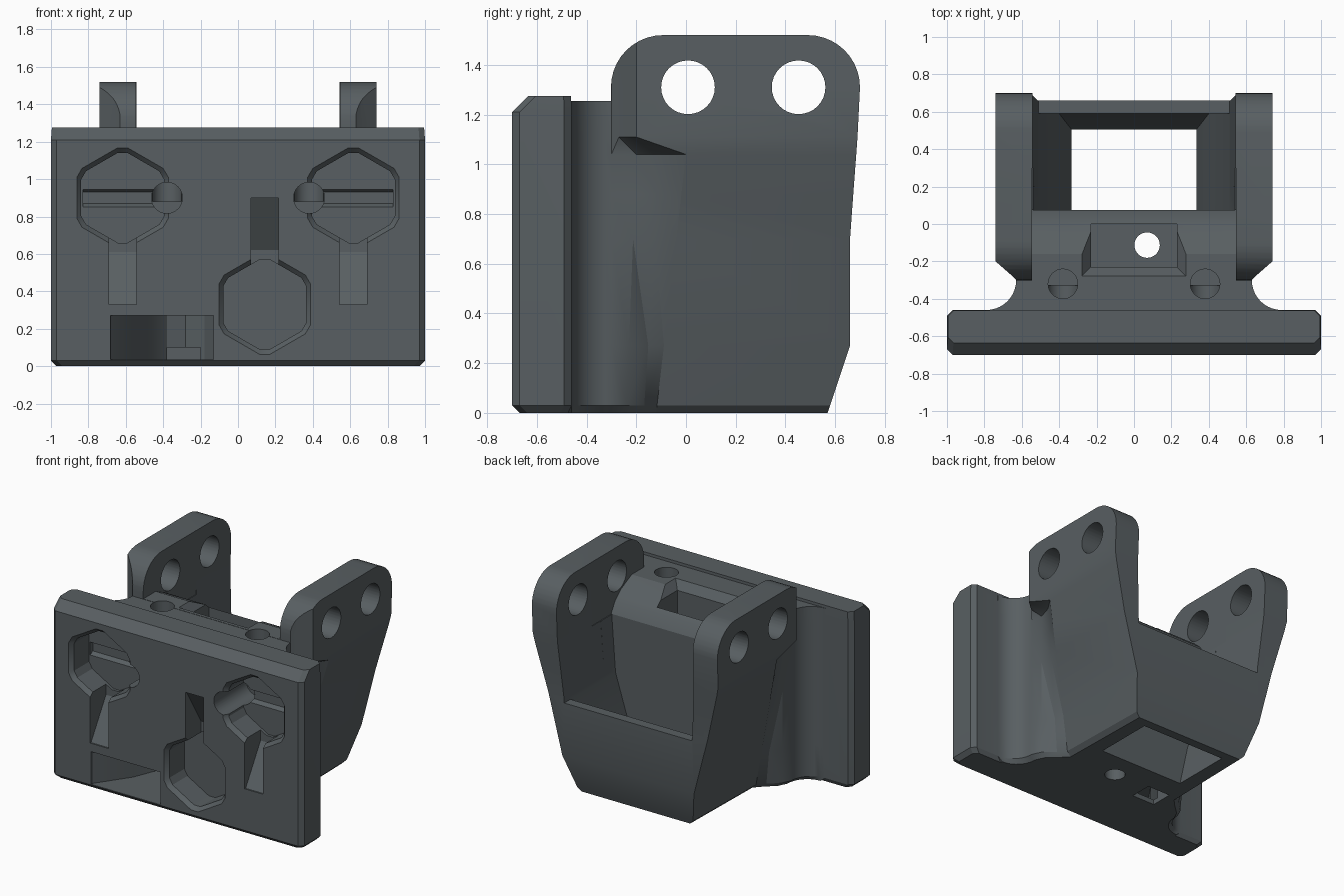
import bpy, bmesh, math

if "Cube" in bpy.data.objects:
    bpy.data.objects.remove(bpy.data.objects["Cube"], do_unlink=True)

mat = bpy.data.materials.new("slate_grey")
mat.use_nodes = True
colour = (0.098, 0.114, 0.122, 1)
mat.diffuse_color = colour
mat.node_tree.nodes["Principled BSDF"].inputs["Base Color"].default_value = colour


def loft(name, rings):
    """Closed solid through rings of equal point count, facing outward."""
    bm = bmesh.new()
    vs = [[bm.verts.new(p) for p in ring] for ring in rings]
    n = len(rings[0])
    for a, b in zip(vs, vs[1:]):
        for i in range(n):
            j = (i + 1) % n
            bm.faces.new((a[i], a[j], b[j], b[i]))
    bm.faces.new(list(reversed(vs[0])))
    bm.faces.new(vs[-1])
    bmesh.ops.triangulate(bm, faces=bm.faces[:])
    if bm.calc_volume(signed=True) < 0:
        bmesh.ops.reverse_faces(bm, faces=bm.faces[:])
    me = bpy.data.meshes.new(name)
    bm.to_mesh(me)
    bm.free()
    me.materials.append(mat)
    ob = bpy.data.objects.new(name, me)
    bpy.context.collection.objects.link(ob)
    return ob


def prism_x(name, pts, x0, x1):
    return loft(name, [[(x, y, z) for y, z in pts] for x in (x0, x1)])


def prism_z(name, pts, z0, z1):
    return loft(name, [[(x, y, z) for x, y in pts] for z in (z0, z1)])


def rect(x, y0, y1, z):
    return [(-x, y0, z), (x, y0, z), (x, y1, z), (-x, y1, z)]


def circle(cx, cy, r, n=32):
    return [(cx + r * math.cos(2 * math.pi * i / n), cy + r * math.sin(2 * math.pi * i / n))
            for i in range(n)]


def arc(cx, cy, r, a0, a1, n=10):
    angles = [math.radians(a0 + (a1 - a0) * i / n) for i in range(n + 1)]
    return [(cx + r * math.cos(a), cy + r * math.sin(a)) for a in angles]


def combine(target, other, op="DIFFERENCE"):
    m = target.modifiers.new("join", "BOOLEAN")
    m.operation, m.object = op, other
    # take the first solver that keeps the full depth of the part
    for solver in ("EXACT", "MANIFOLD", "FLOAT"):
        m.solver = solver
        bpy.context.view_layer.update()
        result = target.evaluated_get(bpy.context.evaluated_depsgraph_get()).data
        ys = [v.co.y for v in result.vertices]
        if ys and max(ys) - min(ys) > 1.1:
            break
    bpy.ops.object.select_all(action="DESELECT")
    bpy.context.view_layer.objects.active = target
    target.select_set(True)
    bpy.ops.object.modifier_apply(modifier=m.name)
    bpy.data.objects.remove(other, do_unlink=True)


# Tapered body: neck fillet, flank and ear outline, mirrored left to right
fillet = arc(0.79, -0.30, 0.16, 270, 180)
low = [(0.60, -0.24), (0.52, -0.17), (0.47, -0.12), (0.455, 1)]
mid = [(0.63, -0.20), (0.66, -0.10), (0.725, 0.0), (0.725, 1)]
ear = [(0.66, -0.27), (0.70, -0.235), (0.74, -0.20), (0.74, 1)]


def section(z, back, flank=None, scale=1.0):
    if flank is None:
        t = z / 1.04
        flank = [(a + (c - a) * t, b + (d - b) * t) for (a, b), (c, d) in zip(low, mid)]
    half = [(0.80, -0.52)] + fillet + flank[:3] + [(flank[3][0], back)]
    half = [(x * scale, y) for x, y in half]
    return [(x, y, z) for x, y in half] + [(-x, y, z) for x, y in reversed(half)]


bracket = loft("mount_bracket", [
    section(0, 0.57, scale=0.95), section(0.03, 0.58), section(0.27, 0.66),
    section(0.70, 0.66), section(0.88, 0.673), section(1.04, 0.685),
    section(1.11, 0.69, ear), section(1.31, 0.70, ear), section(1.6, 0.70, ear)])

# Trim the neck top and round the ears
trim = [(-0.7, 1.255), (-0.302, 1.255)] + arc(-0.092, 1.31, 0.21, 180, 90)
trim += arc(0.49, 1.31, 0.21, 90, 0) + [(0.9, 1.31), (0.9, 1.8), (-0.7, 1.8)]
combine(bracket, prism_x("ear_trim", trim, -1.2, 1.2))

# Central well, rear opening and sloped deck between the ears
combine(bracket, loft("well", [
    rect(0.33, 0.075, 0.50, -0.02), rect(0.40, 0.075, 0.59, 0.30),
    rect(0.51, 0.075, 0.59, 0.65), rect(0.543, 0.075, 0.59, 1.1), rect(0.543, 0.075, 0.59, 1.3)]))
combine(bracket, loft("rear_opening", [
    rect(0.51, 0.2, 0.9, 0.652), rect(0.544, 0.2, 0.9, 1.1), rect(0.544, 0.2, 0.9, 1.7)]))
deck = [(-0.6, 1.257), (-0.16, 1.257), (-0.04, 1.20), (0.03, 1.14), (0.077, 1.06),
        (0.3, 1.06), (0.3, 1.7), (-0.6, 1.7)]
combine(bracket, prism_x("deck_space", deck, -0.545, 0.545))


# Chamfered front plate
def plate_ring(z, inset, front, c=0.03):
    x, y0, y1 = 1 - inset, front, -0.46 - inset * 0.5
    right = [(x - c, y0), (x, y0 + c), (x, y1 - c), (x - c, y1)]
    return [(a, b, z) for a, b in right] + [(-a, b, z) for a, b in reversed(right)]


combine(bracket, loft("front_plate", [
    plate_ring(0, 0.03, -0.67), plate_ring(0.03, 0, -0.70),
    plate_ring(1.21, 0, -0.70), plate_ring(1.275, 0.005, -0.635)]), "UNION")

# Ear holes
for y in (0.008, 0.453):
    combine(bracket, prism_x("ear_hole", circle(y, 1.31, 0.108), -1, 1))


# Hexagonal pocket with a bevelled rim and a ramped slot
def hex_ring(cx, cz, r, y):
    pts = []
    for i in range(6):
        for d in (-6, 6):
            b = math.radians(90 + 60 * i + d)
            pts.append((cx + r * math.cos(b), y, cz + r * math.sin(b)))
    return pts


def keyhole(cx, cz, way):
    combine(bracket, loft("hex_pocket", [
        hex_ring(cx, cz, 0.268, -0.75), hex_ring(cx, cz, 0.268, -0.70),
        hex_ring(cx, cz, 0.242, -0.67), hex_ring(cx, cz, 0.242, -0.50)]))
    ramp = [(-0.80, cz), (-0.52, cz), (-0.52, cz + way * 0.29),
            (-0.69, cz + way * 0.57), (-0.80, cz + way * 0.57)]
    combine(bracket, prism_x("ramp_slot", ramp, cx - 0.073, cx + 0.073))


for s in (-1, 1):
    keyhole(s * 0.617, 0.90, -1)
    # groove in the pocket floor, cross hole and vertical pin hole
    groove = [(-0.52, 0.84), (-0.47, 0.87), (-0.47, 0.93), (-0.52, 0.955)]
    combine(bracket, prism_x("floor_groove", groove, s * 0.40, s * 0.83))
    ring = circle(s * 0.38, 0.90, 0.083)
    combine(bracket, loft("cross_hole", [[(x, y, z) for x, z in ring] for y in (-0.8, -0.33)]))
    combine(bracket, prism_z("pin_hole", circle(s * 0.38, -0.32, 0.079), 0.88, 1.4))
keyhole(0.143, 0.33, 1)

# Top recess with bevelled lip, and the vertical screw hole
combine(bracket, loft("top_recess", [
    rect(0.23, -0.23, 0.0, 0.98), rect(0.23, -0.23, 0.0, 1.2),
    rect(0.28, -0.28, 0.01, 1.26), rect(0.28, -0.28, 0.01, 1.4)]))
combine(bracket, prism_z("screw_hole", circle(0.07, -0.113, 0.068), -0.1, 1.3))

# Curved lower front recess with a small slot underneath
recess = [(-0.69, -0.8), (-0.68, -0.68), (-0.52, -0.45), (-0.46, -0.30), (-0.38, -0.21),
          (-0.28, -0.18), (-0.18, -0.24), (-0.13, -0.32), (-0.13, -0.8)]
combine(bracket, prism_z("lower_recess", recess, 0.035, 0.27))
slot = [(-0.38, -0.25), (-0.20, -0.25), (-0.20, -0.09), (-0.38, -0.09)]
combine(bracket, prism_z("bottom_slot", slot, -0.1, 0.10))

bpy.ops.object.select_all(action="DESELECT")
bracket.select_set(True)
bpy.context.view_layer.objects.active = bracket
bpy.ops.object.shade_smooth_by_angle(angle=math.radians(25))
